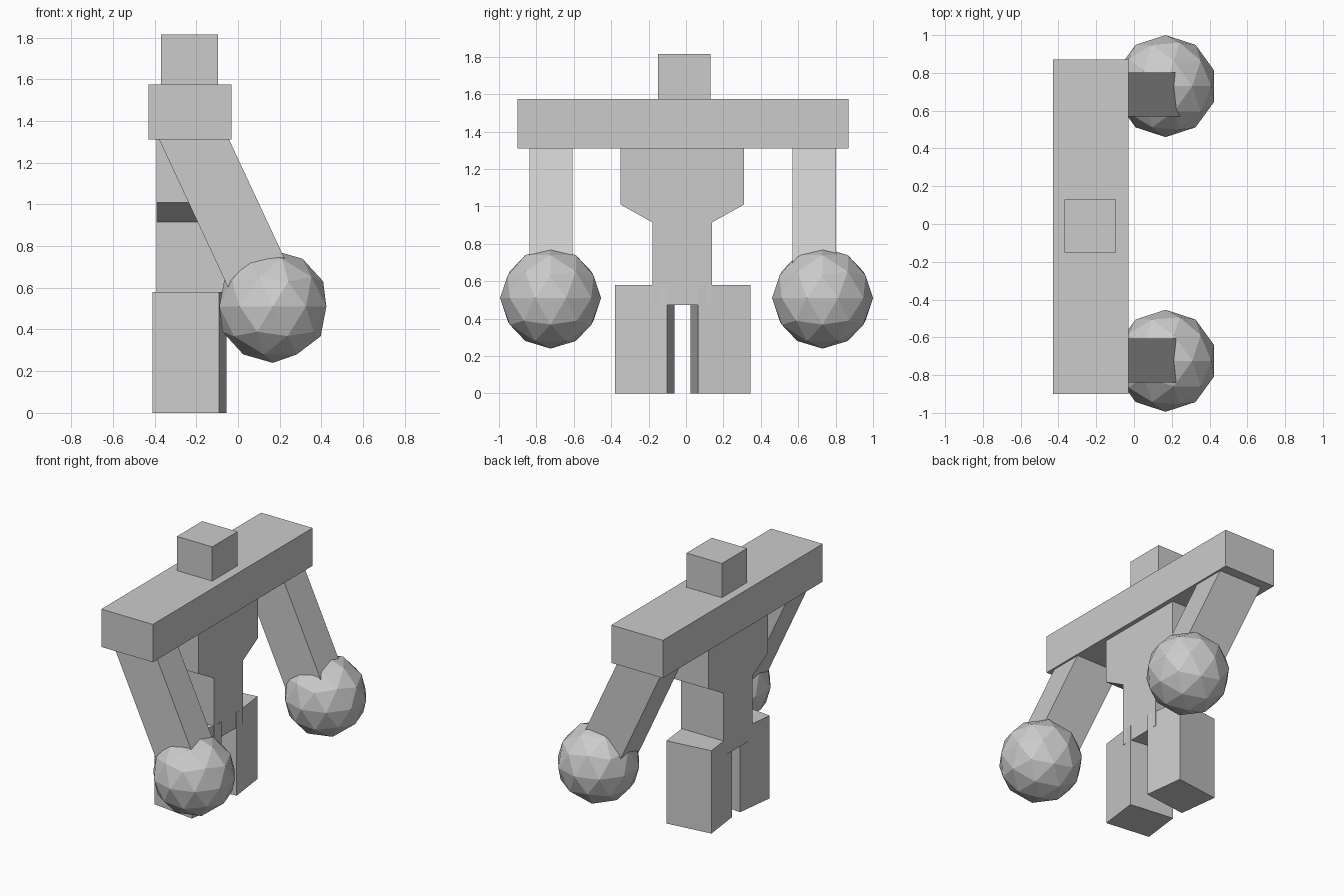
import bpy
import bmesh
from math import radians
from mathutils import Matrix, Vector

cube = bpy.data.objects.get("Cube")
if cube:
    bpy.data.objects.remove(cube, do_unlink=True)

GREY = (0.6, 0.6, 0.6, 1.0)
grey = bpy.data.materials.new("plain grey")
grey.use_nodes = True
grey.diffuse_color = GREY
for node in grey.node_tree.nodes:
    if node.type == 'BSDF_PRINCIPLED':
        node.inputs["Base Color"].default_value = GREY


def add_object(name, bm):
    bmesh.ops.recalc_face_normals(bm, faces=bm.faces)
    mesh = bpy.data.meshes.new(name)
    bm.to_mesh(mesh)
    bm.free()
    mesh.materials.append(grey)
    obj = bpy.data.objects.new(name, mesh)
    bpy.context.collection.objects.link(obj)
    return obj


def box(name, center, size, angle=0.0, axis='Z'):
    bm = bmesh.new()
    matrix = (Matrix.Translation(center)
              @ Matrix.Rotation(radians(angle), 4, axis)
              @ Matrix.Diagonal((*size, 1.0)))
    bmesh.ops.create_cube(bm, size=1.0, matrix=matrix)
    return add_object(name, bm)


# Head and wide shoulder beam
box("head", (-0.232, -0.01, 1.69), (0.274, 0.28, 0.25))
box("shoulders", (-0.23, -0.015, 1.443), (0.40, 1.77, 0.265))

# Torso: stepped outline in y and z, extruded along x
half_outline = [(0.33, 1.33), (0.33, 1.01), (0.16, 0.915), (0.16, 0.473)]
outline = half_outline + [(-y, z) for y, z in reversed(half_outline)]
bm = bmesh.new()
face = bm.faces.new([bm.verts.new((-0.39, y - 0.02, z)) for y, z in outline])
extruded = bmesh.ops.extrude_face_region(bm, geom=[face])
bmesh.ops.translate(bm, vec=(0.329, 0, 0),
                    verts=[v for v in extruded["geom"]
                           if isinstance(v, bmesh.types.BMVert)])
add_object("torso", bm)

# Limbs on both sides: toed-in legs, sloping arms and faceted fists
ARM_TILT = 25
arm_axis = Matrix.Rotation(radians(-ARM_TILT), 3, 'Y') @ Vector((0, 0, -1))
shoulder = Vector((-0.21, 0, 1.31))
for label, side in (("near", -1), ("far", 1)):
    box(label + "_leg", (-0.233, -0.018 + side * 0.203, 0.29),
        (0.323, 0.282, 0.58), side * 7.1)

    arm_center = shoulder + arm_axis * 0.315
    arm_center.y = -0.018 + side * 0.704
    box(label + "_arm", arm_center, (0.304, 0.232, 0.87), -ARM_TILT, 'Y')

    bm = bmesh.new()
    bmesh.ops.create_icosphere(
        bm, subdivisions=2, radius=0.27,
        matrix=Matrix.Translation((0.167, 0.003 + side * 0.727, 0.51)))
    add_object(label + "_fist", bm)
